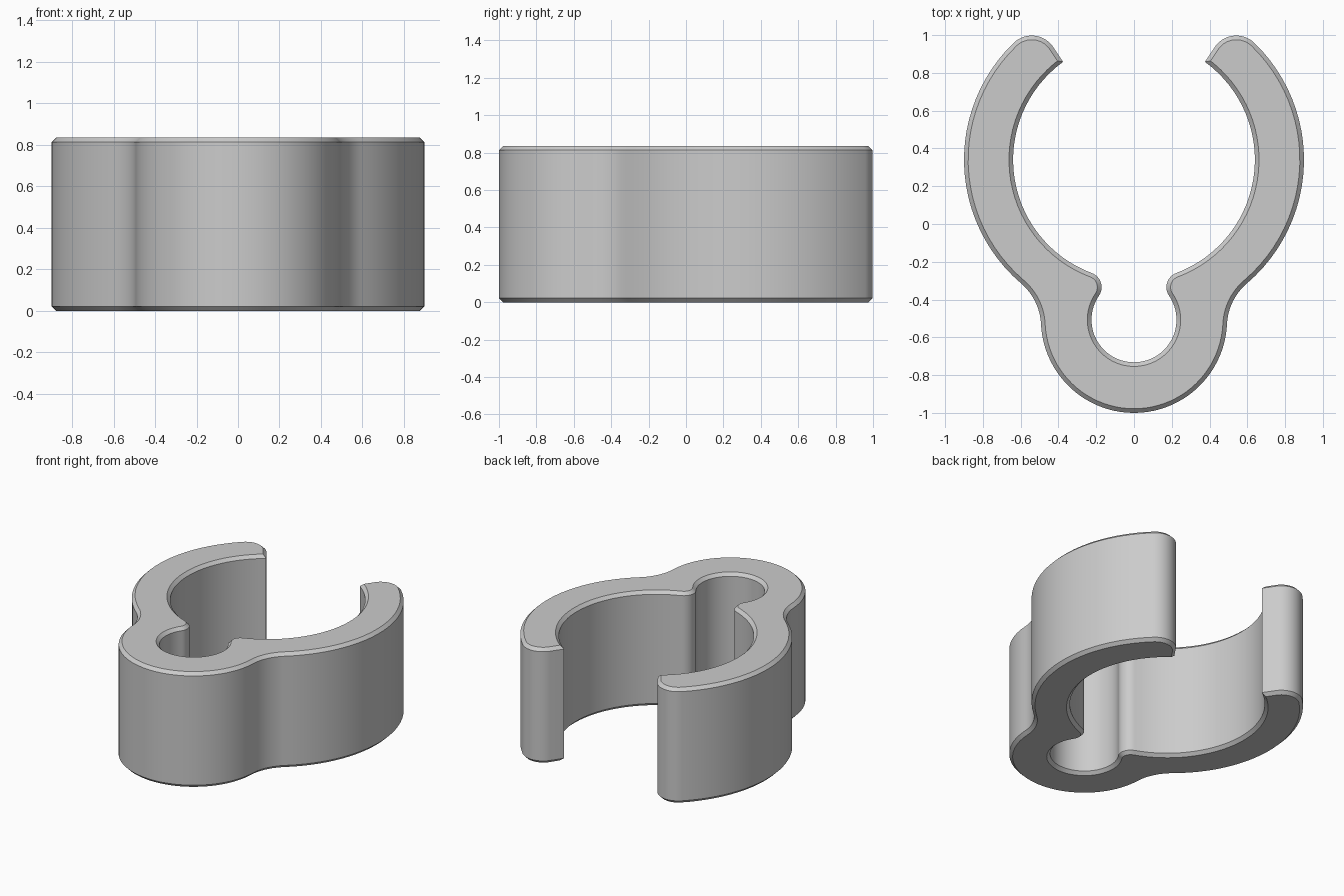
import bpy, bmesh
from math import radians, degrees, cos, sin, ceil, sqrt
from mathutils import Vector

cube = bpy.data.objects.get("Cube")
if cube:
    bpy.data.objects.remove(cube, do_unlink=True)

HEIGHT, CHAMFER = 0.835, 0.022


def arc(center, radius, start, end, step=4):
    """Points along an arc, angles in degrees; direction follows the sign."""
    n = max(2, ceil(abs(end - start) / step))
    angles = [radians(start + (end - start) * i / n) for i in range(n + 1)]
    return [center + radius * Vector((cos(a), sin(a))) for a in angles]


def heading(a, b):
    """Angle in degrees from point a to point b."""
    d = b - a
    return degrees(Vector((1, 0)).angle_signed(d)) * -1


def meet(a, ra, b, rb):
    """Rightmost crossing of two circles."""
    d = (b - a).length
    u = (b - a) / d
    t = (d * d + ra * ra - rb * rb) / (2 * d)
    side = Vector((-u.y, u.x)) * sqrt(ra * ra - t * t)
    return max(a + u * t + side, a + u * t - side, key=lambda p: p.x)


# Circles that define the right half of the clip outline
ring, ring_r = Vector((0, 0.34)), 0.64
arm, arm_r = Vector((0.04, 0.34)), 0.86
socket, socket_r, boss_r = Vector((0, -0.507)), 0.225, 0.493
lip_r, waist_r, tip_r = 0.08, 0.3, 0.138
lip = meet(ring, ring_r + lip_r, socket, socket_r + lip_r)
waist = meet(arm, arm_r + waist_r, socket, boss_r + waist_r)
tip_angle = 46
tip = arm + (arm_r - tip_r) * Vector((cos(radians(tip_angle)), sin(radians(tip_angle))))

half = arc(socket, boss_r, -90, heading(socket, waist))
half += arc(waist, waist_r, 180 + heading(socket, waist), heading(waist, arm))
half += arc(arm, arm_r, heading(arm, waist), tip_angle)
half += arc(tip, tip_r, tip_angle, 141)
half += arc(ring, ring_r, 54.1, heading(ring, lip))
half += arc(lip, lip_r, heading(lip, ring), heading(lip, socket) % 360, 8)
half += arc(socket, socket_r, heading(socket, lip), -90)

# Drop coincident joints, then mirror to close the outline
clean = [half[0]]
for p in half[1:]:
    if (p - clean[-1]).length > 0.002:
        clean.append(p)
outline = clean + [Vector((-p.x, p.y)) for p in reversed(clean[1:-1])]

# Extrude the outline and chamfer both rims
bm = bmesh.new()
base = bm.faces.new([bm.verts.new((p.x, p.y, 0)) for p in outline])
result = bmesh.ops.extrude_face_region(bm, geom=[base], use_keep_orig=True)
top = [v for v in result["geom"] if isinstance(v, bmesh.types.BMVert)]
bmesh.ops.translate(bm, verts=top, vec=(0, 0, HEIGHT))
bmesh.ops.recalc_face_normals(bm, faces=bm.faces[:])
rims = [e for e in bm.edges if abs(e.verts[0].co.z - e.verts[1].co.z) < 0.001]
bmesh.ops.bevel(bm, geom=rims, offset=CHAMFER, offset_type='OFFSET',
                segments=1, affect='EDGES', clamp_overlap=False)
bmesh.ops.recalc_face_normals(bm, faces=bm.faces[:])

mesh = bpy.data.meshes.new("clip_body")
bm.to_mesh(mesh)
bm.free()
clip = bpy.data.objects.new("clip_body", mesh)
bpy.context.collection.objects.link(clip)

# Plain grey material
grey = bpy.data.materials.new("light_grey")
grey.use_nodes = True
color = (0.6, 0.6, 0.6, 1)
grey.diffuse_color = color
grey.node_tree.nodes["Principled BSDF"].inputs["Base Color"].default_value = color
mesh.materials.append(grey)

# Smooth curved walls, crisp chamfers
bpy.ops.object.select_all(action='DESELECT')
clip.select_set(True)
bpy.context.view_layer.objects.active = clip
bpy.ops.object.shade_smooth_by_angle(angle=radians(30))
